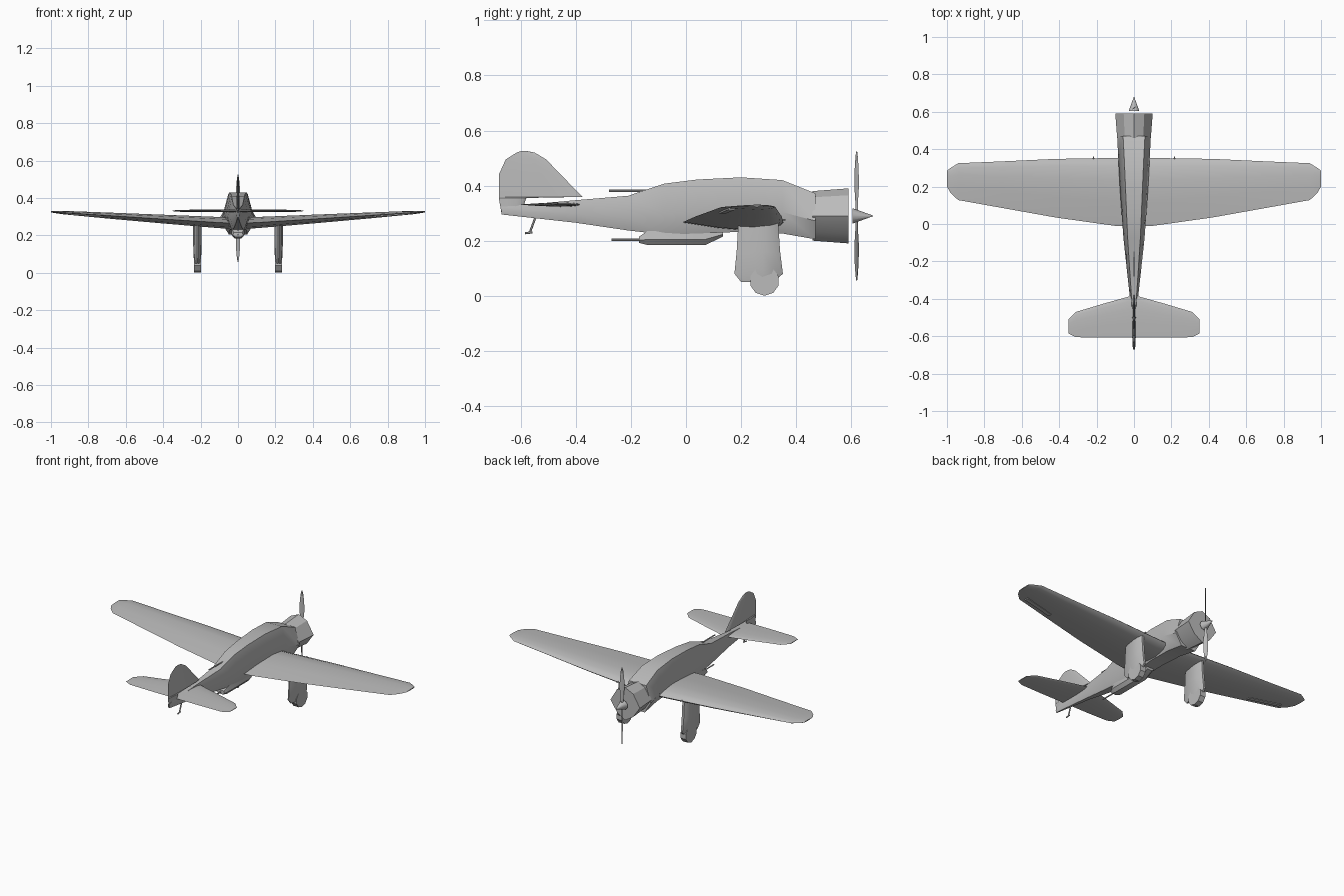
import bpy, math
from mathutils import Vector

cube = bpy.data.objects.get("Cube")
if cube:
    bpy.data.objects.remove(cube, do_unlink=True)

grey = bpy.data.materials.new("plain grey")
grey.use_nodes = True
grey.diffuse_color = (0.5, 0.5, 0.5, 1)
shader = next(n for n in grey.node_tree.nodes if n.type == 'BSDF_PRINCIPLED')
shader.inputs["Base Color"].default_value = (0.5, 0.5, 0.5, 1)


def finish(ob, name, angle=32):
    ob.name = name
    ob.data.materials.clear()
    ob.data.materials.append(grey)
    bpy.ops.object.select_all(action='DESELECT')
    ob.select_set(True)
    bpy.context.view_layer.objects.active = ob
    bpy.ops.object.mode_set(mode='EDIT')
    bpy.ops.mesh.select_all(action='SELECT')
    bpy.ops.mesh.normals_make_consistent(inside=False)
    bpy.ops.object.mode_set(mode='OBJECT')
    bpy.ops.object.shade_smooth_by_angle(angle=math.radians(angle))
    return ob


def loft(name, rings, angle=32):
    """Skin a row of equal rings and cap both ends."""
    n = len(rings[0])
    faces = [tuple(range(n)), tuple(range(n * (len(rings) - 1), n * len(rings)))]
    for r in range(len(rings) - 1):
        for i in range(n):
            a, b = r * n + i, r * n + (i + 1) % n
            faces.append((a, b, b + n, a + n))
    mesh = bpy.data.meshes.new(name)
    mesh.from_pydata([p for ring in rings for p in ring], [], faces)
    ob = bpy.data.objects.new(name, mesh)
    bpy.context.collection.objects.link(ob)
    return finish(ob, name, angle)


def hull_ring(y, top, bottom, w, flat):
    """Six-sided body section with flat top and belly."""
    mid = bottom + 0.4 * (top - bottom)
    right = [(flat * w, y, top), (w, y, mid), (0.55 * w, y, bottom)]
    return right + [(-x, y, z) for x, y, z in reversed(right)]


def rod(name, start, end, radius, tip=None, sides=8):
    start, end = Vector(start), Vector(end)
    d = end - start
    bpy.ops.mesh.primitive_cone_add(
        vertices=sides, radius1=radius, radius2=radius if tip is None else tip,
        depth=d.length, location=(start + end) / 2,
        rotation=d.to_track_quat('Z', 'Y').to_euler())
    return finish(bpy.context.object, name)


# Thin aerofoil (chord fraction, thickness fraction) and fuller pod section
upper = [(0.03, 0.35), (0.12, 0.75), (0.32, 1), (0.65, 0.65)]
foil = [(0, 0)] + upper + [(1, 0)] + [(u, -v) for u, v in reversed(upper)]
pod = [(0, 0.3), (0.15, 0.85), (0.4, 1), (0.75, 0.75), (1, 0.15)]
pod += [(u, -v) for u, v in reversed(pod)]


def flying_surface(name, stations):
    """Stations hold x, leading y, trailing y, z, half thickness."""
    both = [(-s[0],) + s[1:] for s in reversed(stations) if s[0] > 0] + stations
    return loft(name, [[(x, le + u * (te - le), z + v * t) for u, v in foil]
                       for x, le, te, z, t in both])


def upright(name, stations, section, x0=0):
    """Stations hold z, front y, rear y, half width."""
    return loft(name, [[(x0 + v * w, f + u * (r - f), z) for u, v in section]
                       for z, f, r, w in stations])


# Fuselage with raised cabin
loft("fuselage", [hull_ring(*s) for s in (
    (-0.67, 0.323, 0.295, 0.006, 0.6), (-0.4, 0.347, 0.265, 0.021, 0.6),
    (-0.21, 0.363, 0.237, 0.042, 0.6), (-0.08, 0.407, 0.222, 0.056, 0.6),
    (0.04, 0.422, 0.226, 0.065, 0.6), (0.2, 0.43, 0.232, 0.076, 0.6),
    (0.35, 0.42, 0.226, 0.084, 0.62), (0.47, 0.372, 0.205, 0.09, 0.65))], 40)

# Faceted engine cowl
cowl_rings = []
for y, w, h in ((0.46, 0.09, 0.09), (0.59, 0.1, 0.1)):
    half = [(0, 1), (0.55, 0.75), (1, 0), (0.55, -0.65), (0, -1)]
    outline = half + [(-a, b) for a, b in reversed(half[1:-1])]
    cowl_rings.append([(a * w, y, 0.29 + b * h) for a, b in outline])
loft("engine_cowl", cowl_rings, 25)

# Main wing and tail surfaces
flying_surface("main_wing", [
    (0, 0.355, -0.012, 0.264, 0.03), (0.1, 0.353, -0.01, 0.268, 0.03),
    (0.42, 0.348, 0.035, 0.288, 0.023), (0.7, 0.335, 0.085, 0.306, 0.016),
    (0.94, 0.325, 0.128, 0.322, 0.009), (0.98, 0.3, 0.165, 0.325, 0.006),
    (1, 0.285, 0.2, 0.326, 0.003)])
flying_surface("tailplane", [
    (0, -0.38, -0.608, 0.331, 0.008), (0.16, -0.425, -0.608, 0.331, 0.007),
    (0.31, -0.47, -0.605, 0.331, 0.005), (0.35, -0.51, -0.585, 0.331, 0.002)])
upright("tail_fin", [
    (0.298, -0.6, -0.67, 0.004), (0.355, -0.58, -0.68, 0.008),
    (0.359, -0.376, -0.68, 0.008), (0.44, -0.455, -0.68, 0.006),
    (0.495, -0.508, -0.655, 0.004), (0.52, -0.55, -0.615, 0.002),
    (0.525, -0.575, -0.6, 0.001)], foil)

# Paired undercarriage, wing guns and aileron panels
for side, label in ((1, "left"), (-1, "right")):
    x = side * 0.217
    upright(label + "_wheel_fairing", [
        (0.05, 0.32, 0.2, 0.015), (0.08, 0.352, 0.176, 0.02),
        (0.16, 0.342, 0.184, 0.023), (0.265, 0.335, 0.19, 0.023)], pod, x)
    rod(label + "_wheel", (x - 0.018, 0.285, 0.054), (x + 0.018, 0.285, 0.054), 0.054, sides=10)
    rod(label + "_wing_gun", (x, 0.3, 0.276), (x, 0.362, 0.276), 0.005, 0.003, 6)
    loft(label + "_aileron_panel", [
        [(side * px, py + dy, pz + dz) for dy, dz in
         ((-0.012, -0.004), (0.012, -0.004), (0.012, 0.004), (-0.012, 0.004))]
        for px, py, pz in ((0.72, 0.132, 0.302), (0.92, 0.166, 0.316))])

# Belly gondola and defensive guns
loft("belly_gondola", [hull_ring(*s) for s in (
    (-0.17, 0.215, 0.192, 0.028, 0.8), (-0.14, 0.235, 0.184, 0.036, 0.9),
    (0.07, 0.235, 0.184, 0.036, 0.9), (0.135, 0.235, 0.215, 0.028, 0.9))])
rod("belly_gun", (0, -0.27, 0.203), (0, -0.15, 0.203), 0.004, sides=6)
rod("dorsal_gun", (0, -0.28, 0.381), (0, -0.1, 0.381), 0.004, sides=6)

# Tail skid
rod("tail_skid_leg", (0, -0.545, 0.29), (0, -0.568, 0.228), 0.004, sides=6)
rod("tail_skid_foot", (0, -0.585, 0.227), (0, -0.558, 0.23), 0.004, sides=6)

# Spinner and pitched two-blade propeller
rod("spinner", (0, 0.605, 0.29), (0, 0.68, 0.29), 0.028, 0.001, 12)
for side, label in ((1, "upper"), (-1, "lower")):
    rings = []
    for r, w in ((0, 0.006), (0.05, 0.008), (0.11, 0.014), (0.17, 0.012), (0.215, 0.007), (0.234, 0.002)):
        rings.append([(side * (a * 0.8 * w + b * 0.002), 0.62 + a * 0.6 * w - b * 0.002,
                       0.29 + side * r) for a, b in ((-1, 0), (0, 1), (1, 0), (0, -1))])
    loft(label + "_blade", rings)
